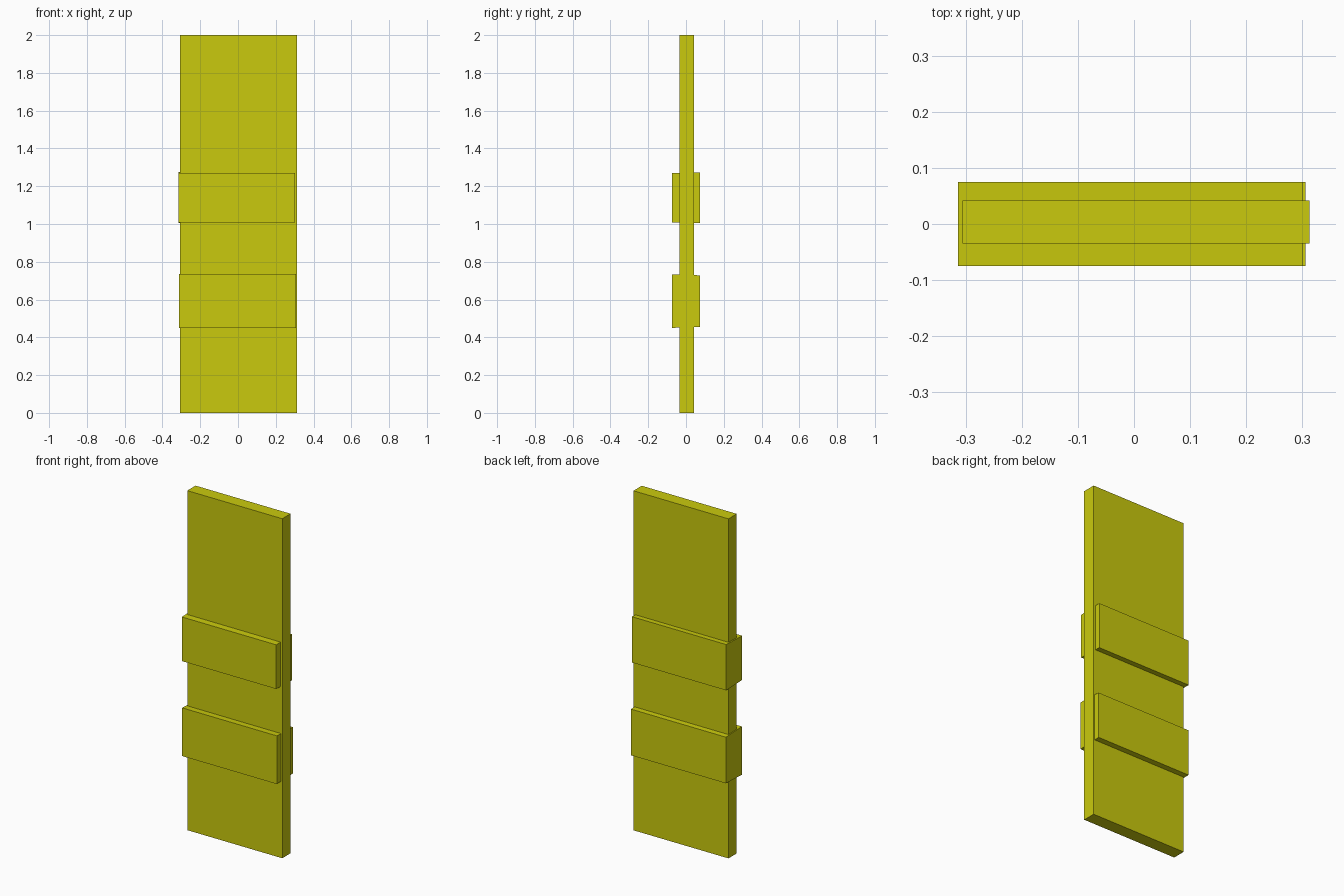
import bpy
import bmesh

if "Cube" in bpy.data.objects:
    bpy.data.objects.remove(bpy.data.objects["Cube"])

yellow = bpy.data.materials.new("olive_yellow")
yellow.diffuse_color = (0.59, 0.59, 0.004, 1.0)
yellow.use_nodes = True
yellow.node_tree.nodes["Principled BSDF"].inputs["Base Color"].default_value = yellow.diffuse_color


def block(name, x, y, z_front, z_back):
    """Box between the x and y limits, with its own z range on the front and back."""
    bm = bmesh.new()
    bmesh.ops.create_cube(bm, size=1.0)
    for v in bm.verts:
        z_range = z_back if v.co.y > 0 else z_front
        v.co = (x[v.co.x > 0], y[v.co.y > 0], z_range[v.co.z > 0])
    mesh = bpy.data.meshes.new(name)
    bm.to_mesh(mesh)
    bm.free()
    mesh.materials.append(yellow)
    obj = bpy.data.objects.new(name, mesh)
    bpy.context.collection.objects.link(obj)
    return obj


# Tall upright board
block("board", (-0.306, 0.313), (-0.035, 0.042), (0.0, 2.0), (0.0, 2.0))

# Slightly tapered crosspieces running through the board
block("upper_crosspiece", (-0.314, 0.301), (-0.0745, 0.0745), (1.009, 1.269), (1.004, 1.274))
block("lower_crosspiece", (-0.312, 0.306), (-0.0745, 0.0745), (0.450, 0.734), (0.456, 0.728))
